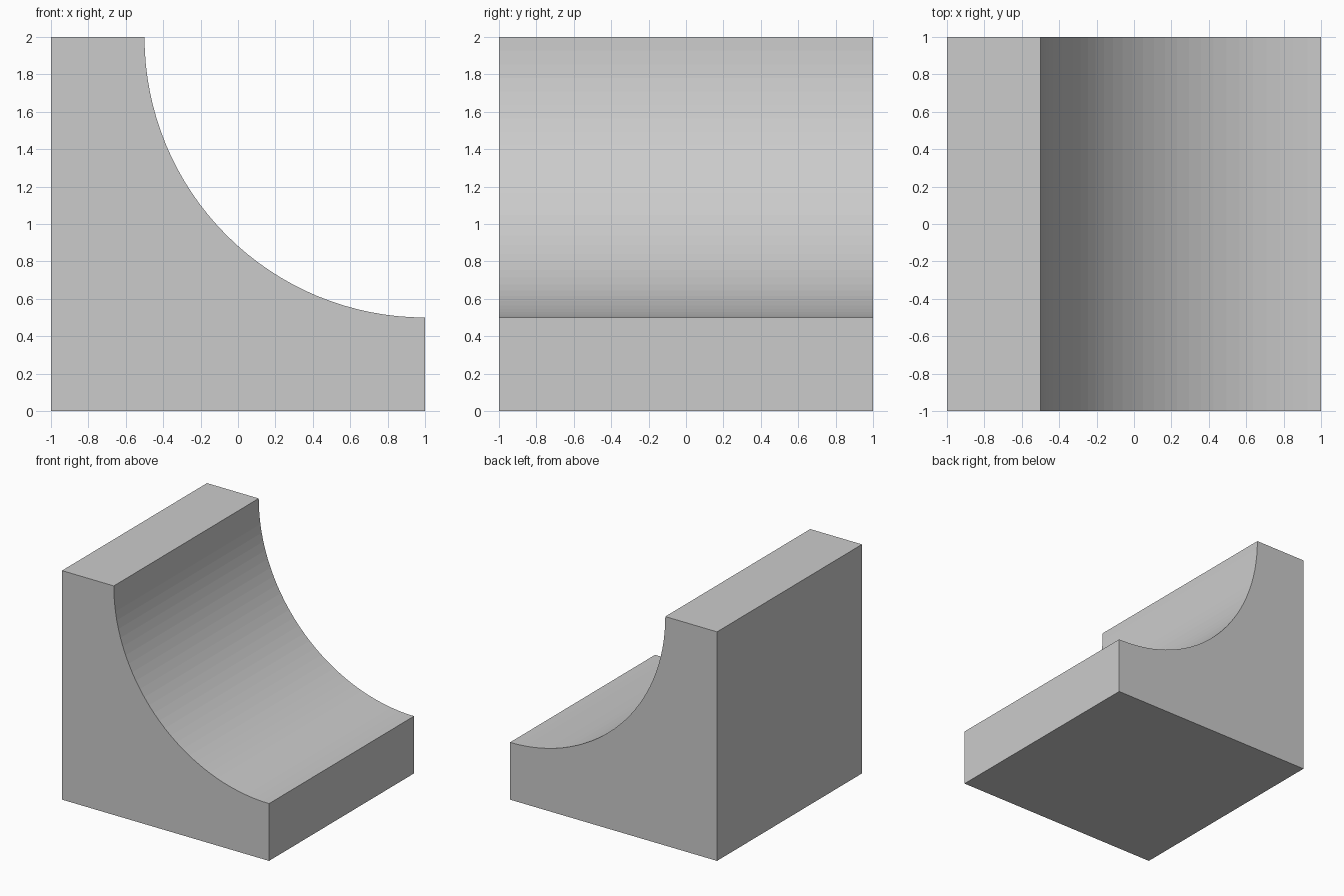
import bpy, bmesh
from math import cos, sin, pi

if "Cube" in bpy.data.objects:
    bpy.data.objects.remove(bpy.data.objects["Cube"])

RADIUS, SEGMENTS = 1.5, 32

# Side profile: square block corner with a concave quarter circle centred on (1, 2)
profile = [(-1, 2), (-1, 0), (1, 0)]
for i in range(SEGMENTS + 1):
    a = 1.5 * pi - i / SEGMENTS * pi / 2
    profile.append((1 + RADIUS * cos(a), 2 + RADIUS * sin(a)))

# Extrude the profile from front to back
bm = bmesh.new()
face = bm.faces.new([bm.verts.new((x, -1, z)) for x, z in profile])
result = bmesh.ops.extrude_face_region(bm, geom=[face], use_keep_orig=True)
back = [v for v in result["geom"] if isinstance(v, bmesh.types.BMVert)]
bmesh.ops.translate(bm, verts=back, vec=(0, 2, 0))
bmesh.ops.recalc_face_normals(bm, faces=bm.faces)

mesh = bpy.data.meshes.new("quarter_pipe_ramp")
bm.to_mesh(mesh)
bm.free()
ramp = bpy.data.objects.new("quarter_pipe_ramp", mesh)
bpy.context.collection.objects.link(ramp)
